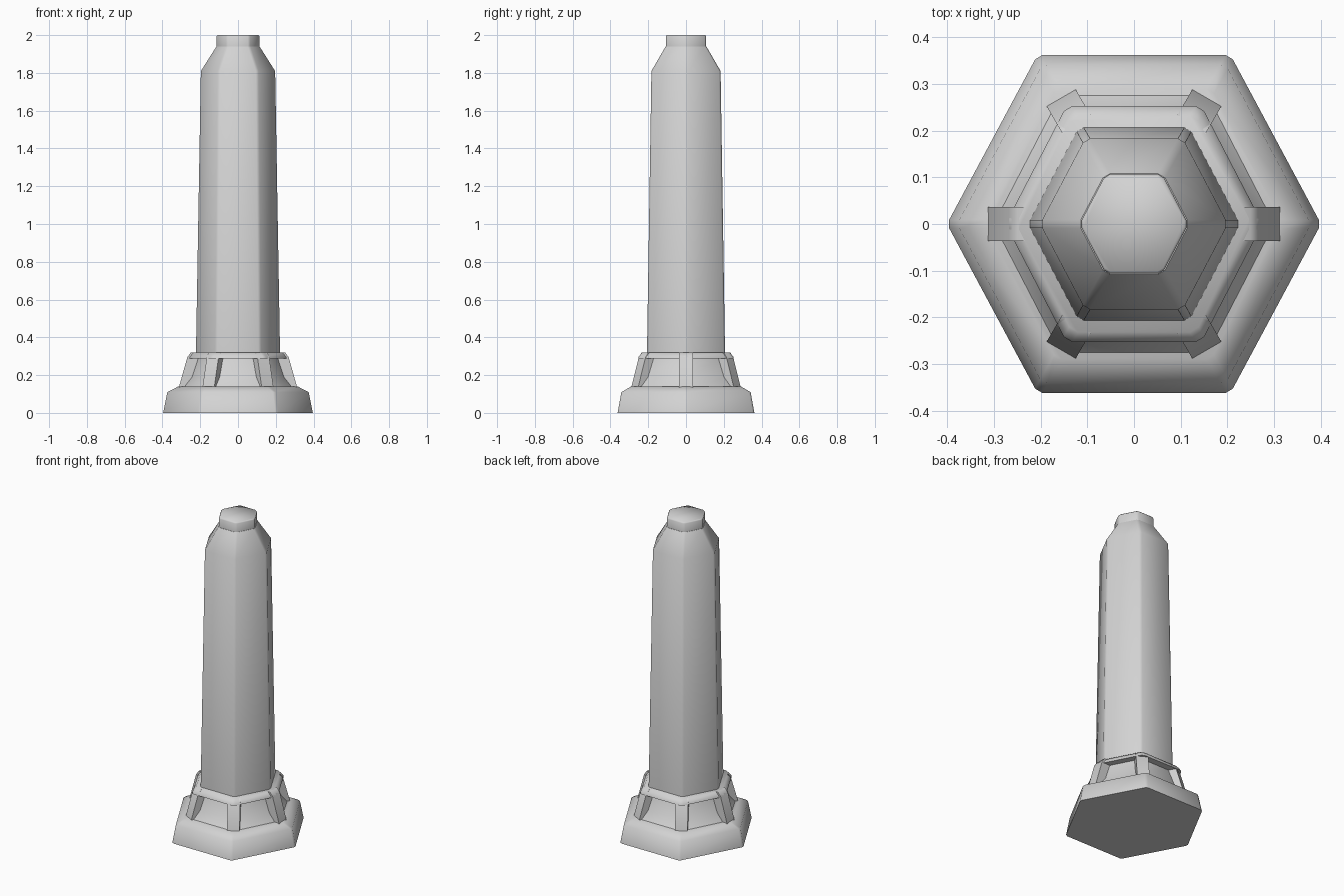
import bpy
import bmesh
from math import radians, cos, sin, pi

old = bpy.data.objects.get("Cube")
if old:
    bpy.data.objects.remove(old, do_unlink=True)

GREY = (0.65, 0.65, 0.65, 1)
mat = bpy.data.materials.new("light grey")
mat.use_nodes = True
mat.diffuse_color = GREY
mat.node_tree.nodes["Principled BSDF"].inputs["Base Color"].default_value = GREY


def finish(bm, name):
    """Turn a bmesh into a softly shaded object."""
    bmesh.ops.recalc_face_normals(bm, faces=bm.faces)
    mesh = bpy.data.meshes.new(name)
    bm.to_mesh(mesh)
    bm.free()
    mesh.materials.append(mat)
    ob = bpy.data.objects.new(name, mesh)
    bpy.context.collection.objects.link(ob)
    bpy.ops.object.select_all(action="DESELECT")
    ob.select_set(True)
    bpy.context.view_layer.objects.active = ob
    bpy.ops.object.shade_smooth_by_angle(angle=radians(55))
    return ob


def hex_loft(name, rows, tip, soften):
    """Stack six-sided rings given as (half depth, height)."""
    bm = bmesh.new()
    rings = []
    for a, z in rows:
        c = a * 0.572
        pts = [(a * tip, 0), (c, a), (-c, a), (-a * tip, 0), (-c, -a), (c, -a)]
        rings.append([bm.verts.new((x, y, z)) for x, y in pts])
    for low, high in zip(rings, rings[1:]):
        for i in range(6):
            j = (i + 1) % 6
            bm.faces.new((low[i], low[j], high[j], high[i]))
    bm.faces.new(rings[0])
    bm.faces.new(rings[-1])
    # soften the six upright corners
    upright = [e for e in bm.edges
               if abs(e.verts[0].co.z - e.verts[1].co.z) > 0.001]
    bmesh.ops.bevel(bm, geom=upright, offset=soften, segments=1,
                    affect="EDGES", profile=0.5)
    return finish(bm, name)


def strut(name, angle, half=0.036):
    """Extrude the side outline of a leaning strut and turn it into place."""
    outline = [(0.17, 0.12), (0.316, 0.12), (0.312, 0.14),
               (0.268, 0.295), (0.25, 0.32), (0.17, 0.32)]
    bm = bmesh.new()
    sides = []
    for t in (-half, half):
        sides.append([bm.verts.new((r * cos(angle) - t * sin(angle),
                                    r * sin(angle) + t * cos(angle), z))
                      for r, z in outline])
    a, b = sides
    bm.faces.new(a)
    bm.faces.new(b)
    for i in range(len(outline)):
        j = (i + 1) % len(outline)
        bm.faces.new((a[i], a[j], b[j], b[i]))
    return finish(bm, name)


# Foot slab
hex_loft("base", [(0.362, 0), (0.342, 0.11), (0.29, 0.14)], 1.108, 0.01)

# Sloped wall behind the openings
hex_loft("inner_core", [(0.283, 0.13), (0.24, 0.19), (0.207, 0.30)], 1.09, 0.012)

# Rim above the openings
hex_loft("collar", [(0.253, 0.287), (0.25, 0.298), (0.232, 0.32)], 1.09, 0.012)

# Corner struts between foot and rim
for k in range(6):
    strut(f"strut_{k + 1}", k * pi / 3)

# Tapered shaft with sloped shoulder
hex_loft("tower", [(0.207, 0.29), (0.183, 1.81), (0.108, 1.94)], 1.1, 0.01)

# Top cap with a slight edge
hex_loft("cap", [(0.106, 1.93), (0.106, 1.994), (0.102, 2.0)], 1.1, 0.008)
